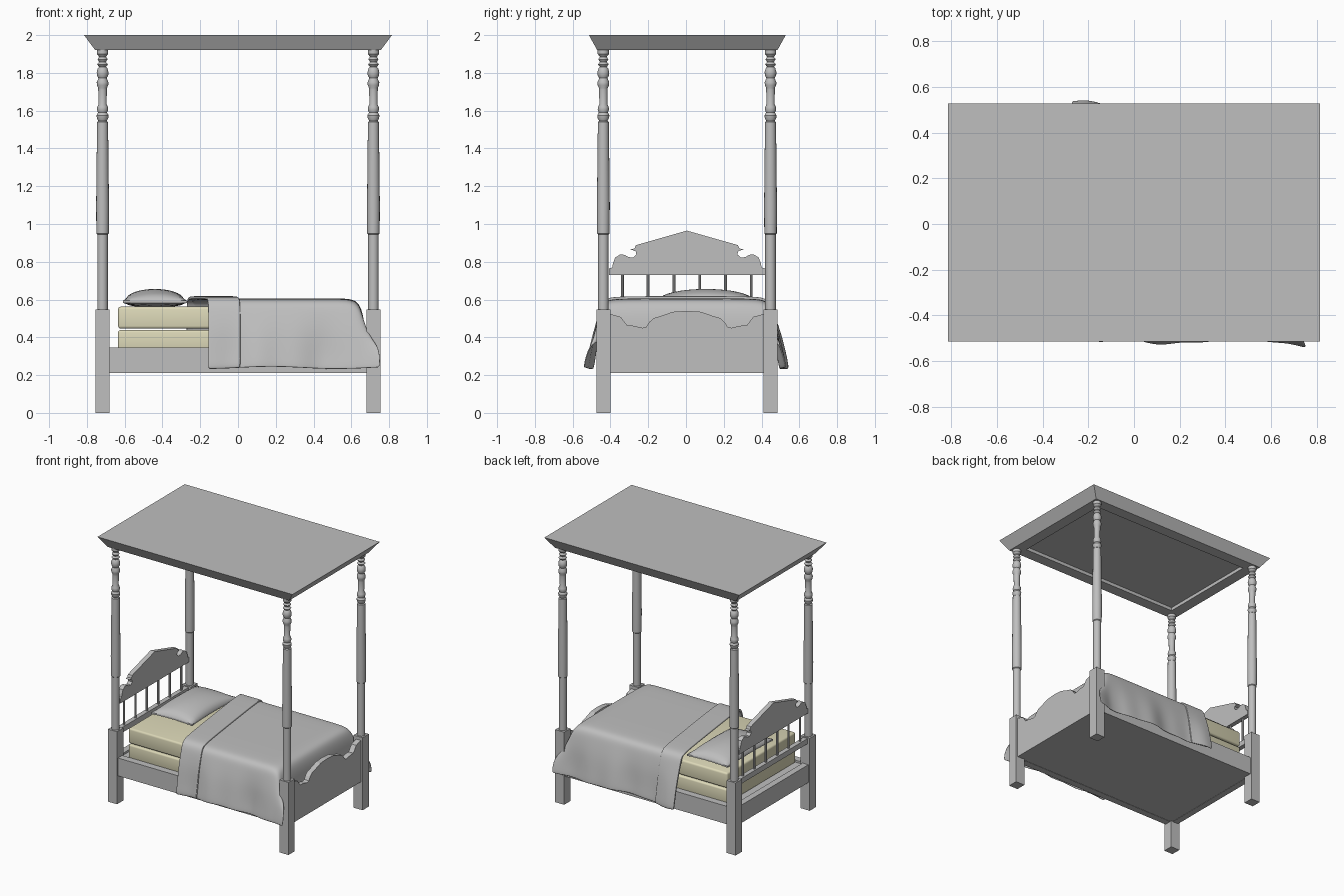
import bpy, bmesh, math
from mathutils import Vector

if "Cube" in bpy.data.objects:
    bpy.data.objects.remove(bpy.data.objects["Cube"])


def material(name, rgb):
    m = bpy.data.materials.new(name)
    m.diffuse_color = (*rgb, 1)
    m.use_nodes = True
    m.node_tree.nodes["Principled BSDF"].inputs["Base Color"].default_value = m.diffuse_color
    return m


GREY = material("grey", (0.52, 0.52, 0.52))
CREAM = material("cream", (0.72, 0.69, 0.48))
CY = 0.005                      # bed centre line
PX, PY = 0.717, 0.4425          # post positions


def finish(name, bm, mat=GREY, smooth=None):
    bmesh.ops.recalc_face_normals(bm, faces=bm.faces)
    me = bpy.data.meshes.new(name)
    bm.to_mesh(me)
    bm.free()
    ob = bpy.data.objects.new(name, me)
    bpy.context.collection.objects.link(ob)
    me.materials.append(mat)
    if smooth:
        bpy.ops.object.select_all(action='DESELECT')
        ob.select_set(True)
        bpy.context.view_layer.objects.active = ob
        bpy.ops.object.shade_smooth_by_angle(angle=math.radians(smooth))
    return ob


def box(name, x0, x1, y0, y1, z0, z1, mat=GREY, bevel=0):
    bm = bmesh.new()
    bmesh.ops.create_cube(bm, size=1)
    for v in bm.verts:
        v.co = Vector(((x0 + x1) / 2 + v.co.x * (x1 - x0),
                       (y0 + y1) / 2 + v.co.y * (y1 - y0),
                       (z0 + z1) / 2 + v.co.z * (z1 - z0)))
    if bevel:
        bmesh.ops.bevel(bm, geom=bm.edges[:], offset=bevel, segments=3,
                        profile=0.5, affect='EDGES')
    return finish(name, bm, mat, 35 if bevel else None)


def lathe(name, profile, x, y, seg=16, smooth=35):
    bm = bmesh.new()
    rings = [[bm.verts.new((x + r * math.cos(2 * math.pi * i / seg),
                            y + r * math.sin(2 * math.pi * i / seg), z))
              for i in range(seg)] for r, z in profile]
    for a, b in zip(rings, rings[1:]):
        for i in range(seg):
            j = (i + 1) % seg
            bm.faces.new((a[i], a[j], b[j], b[i]))
    bm.faces.new(rings[0])
    bm.faces.new(rings[-1])
    return finish(name, bm, GREY, smooth)


def board(name, half, z0, x0, x1):
    """Symmetric board from a half outline (y, z), centre first."""
    pts = [(-y, z) for y, z in reversed(half) if y > 0] + half
    pts += [(half[-1][0], z0), (-half[-1][0], z0)]
    bm = bmesh.new()
    f = bm.faces.new([bm.verts.new((x0, CY + y, z)) for y, z in pts])
    new = bmesh.ops.extrude_face_region(bm, geom=[f])['geom']
    for v in new:
        if isinstance(v, bmesh.types.BMVert):
            v.co.x = x1
    return finish(name, bm)


# Turned posts on square legs
post = [(0.028, 0.54), (0.028, 0.945), (0.033, 0.95), (0.034, 1.1), (0.029, 1.54),
        (0.022, 1.545), (0.030, 1.56), (0.032, 1.575), (0.024, 1.59), (0.030, 1.605),
        (0.028, 1.62), (0.021, 1.635), (0.023, 1.71), (0.023, 1.72), (0.030, 1.735),
        (0.031, 1.75), (0.022, 1.772), (0.030, 1.787), (0.031, 1.805), (0.025, 1.825),
        (0.018, 1.832), (0.029, 1.845), (0.018, 1.858), (0.027, 1.872), (0.018, 1.885),
        (0.030, 1.9), (0.030, 1.925)]
for sx, a in ((-1, "head"), (1, "foot")):
    for sy, b in ((-1, "front"), (1, "back")):
        x, y = sx * PX, CY + sy * PY
        box(f"{a}_{b}_leg", x - .0375, x + .0375, y - .0375, y + .0375, 0, 0.548)
        lathe(f"{a}_{b}_post", post, x, y)

# Rails and platform
for sy, b in ((-1, "front"), (1, "back")):
    y = CY + sy * 0.442
    box(f"{b}_rail", -0.69, 0.69, y - .026, y + .026, 0.21, 0.345)
box("head_rail", -0.743, -0.695, CY - .41, CY + .41, 0.21, 0.345)
box("platform", -0.72, 0.72, CY - .43, CY + .43, 0.212, 0.33)

# Footboard with scalloped top
board("footboard", [(0, .54), (.075, .535), (.14, .512), (.175, .502), (.2, .48),
                    (.215, .456), (.235, .45), (.265, .457), (.29, .462), (.315, .462),
                    (.33, .48), (.35, .508), (.375, .515), (.41, .525)], 0.21, 0.70, 0.74)

# Headboard, spindles and lower rail
board("headboard", [(0, .965), (.27, .888), (.278, .87), (.30, .866), (.27, .855), (.268, .838),
                    (.285, .822), (.31, .825), (.33, .837), (.355, .838), (.38, .822),
                    (.392, .79), (.395, .77), (.412, .765)], 0.73, -0.735, -0.70)
for i in range(6):
    lathe(f"headboard_spindle_{i}", [(.008, .53), (.008, .74)], -0.717,
          CY - .342 + i * .1365, 10)
box("headboard_lower_rail", -0.735, -0.70, CY - .41, CY + .41, 0.50, 0.54)

# Canopy: flared slab with a recessed underside
bm = bmesh.new()
bmesh.ops.create_cube(bm, size=2)
for v in bm.verts:
    hx, hy, z = (0.815, 0.521, 2.0) if v.co.z > 0 else (0.757, 0.478, 1.922)
    v.co = Vector((v.co.x * hx, 0.007 + v.co.y * hy, z))
bottom = min(bm.faces, key=lambda f: f.calc_center_median().z)
bmesh.ops.inset_region(bm, faces=[bottom], thickness=0.12)
ext = bmesh.ops.extrude_face_region(bm, geom=[bottom])['geom']
bmesh.ops.translate(bm, vec=(0, 0, 0.025), verts=[v for v in ext if isinstance(v, bmesh.types.BMVert)])
if bottom.is_valid:
    bmesh.ops.delete(bm, geom=[bottom], context='FACES_ONLY')
finish("canopy", bm)

# Mattresses
box("lower_mattress", -0.635, 0.64, CY - .41, CY + .41, 0.33, 0.438, CREAM, 0.012)
box("upper_mattress", -0.635, 0.64, CY - .41, CY + .41, 0.446, 0.562, CREAM, 0.014)

# Pillow: two domed sheets meeting at a thin rim
bm = bmesh.new()
bmesh.ops.create_cube(bm, size=2)
bmesh.ops.subdivide_edges(bm, edges=bm.edges[:], cuts=15, use_grid_fill=True)
for v in bm.verts:
    u, w, s = v.co
    dome = max(0, (1 - u ** 2) * (1 - w ** 2)) ** 0.55
    h = 0.006 + (0.062 if s > 0 else 0.024) * dome
    v.co = Vector((-0.44 + u * .17 * (1 - .06 * (1 - w * w) * abs(u)),
                   0.105 + w * .27 * (1 - .05 * (1 - u * u) * abs(w)), 0.588 + s * h))
finish("pillow", bm, GREY, 60)

# Draped cloth: cross-section (y, z, t) where t runs from shoulder to hem
half = [(0, .602, 0), (.2, .602, 0), (.36, .6, 0), (.41, .594, 0), (.436, .575, .08),
        (.452, .53, .25), (.474, .45, .6), (.487, .38, .85), (.5, .3, 1), (.512, .236, 1)]
section = [(-y, z, t) for y, z, t in reversed(half[1:])] + half


def cloth(name, stations, lift, thick):
    """stations: functions of y giving (top x, end drop, hem x)"""
    bm = bmesh.new()
    grid = []
    for st in stations:
        row = []
        for y, z, t in section:
            xt, drop, xs = st(y)
            x = xt + (xs - xt) * t
            s = -1 if y < 0 else 1
            wave = t * t * (0.014 * math.sin(11 * x + s * 2.3 + 2) + 0.007 * math.sin(27 * x + s))
            wave += t * t * 0.012 * max(0, (x - .55) / .2)
            if abs(y) < .43:
                lo = lift
            else:
                lo = lift * (1 - t)
            row.append(bm.verts.new((x, y + s * (wave + lift * t),
                                     z + lo - drop * (1 - t) + 0.006 * t * math.sin(9 * x))))
        grid.append(row)
    for a, b in zip(grid, grid[1:]):
        for i in range(len(a) - 1):
            bm.faces.new((a[i], a[i + 1], b[i + 1], b[i]))
    for f in bm.faces:
        f.smooth = True
    ob = finish(name, bm)
    sol = ob.modifiers.new("thickness", 'SOLIDIFY')
    sol.thickness, sol.offset = thick, 0
    sub = ob.modifiers.new("smooth", 'SUBSURF')
    sub.levels = sub.render_levels = 2
    return ob


def edge(y):
    return -0.215 - 0.115 * max(-.45, min(.45, y)) / .9


def between(k):
    return lambda y: (edge(y) * (1 - k) + .55 * k, 0, edge(y) * (1 - k) + .55 * k)


def fixed(*p):
    return lambda y: p


# Blanket body, falling inside the footboard with flaps past the posts
body = [between(.03 + .97 * i / 14) for i in range(15)]
body += [fixed(.6, .004, .62), fixed(.635, .02, .66), fixed(.655, .07, .70),
         fixed(.665, .13, .735), fixed(.67, .2, .752)]
cloth("blanket", body, 0, 0.008)


# Turned-down fold, skewed across the bed
def strip(d):
    return lambda y: (edge(y) + d, 0, edge(y) + d)


cloth("blanket_fold", [strip(d) for d in (0, .008, .05, .09, .13, .162, .17)], 0.008, 0.016)
